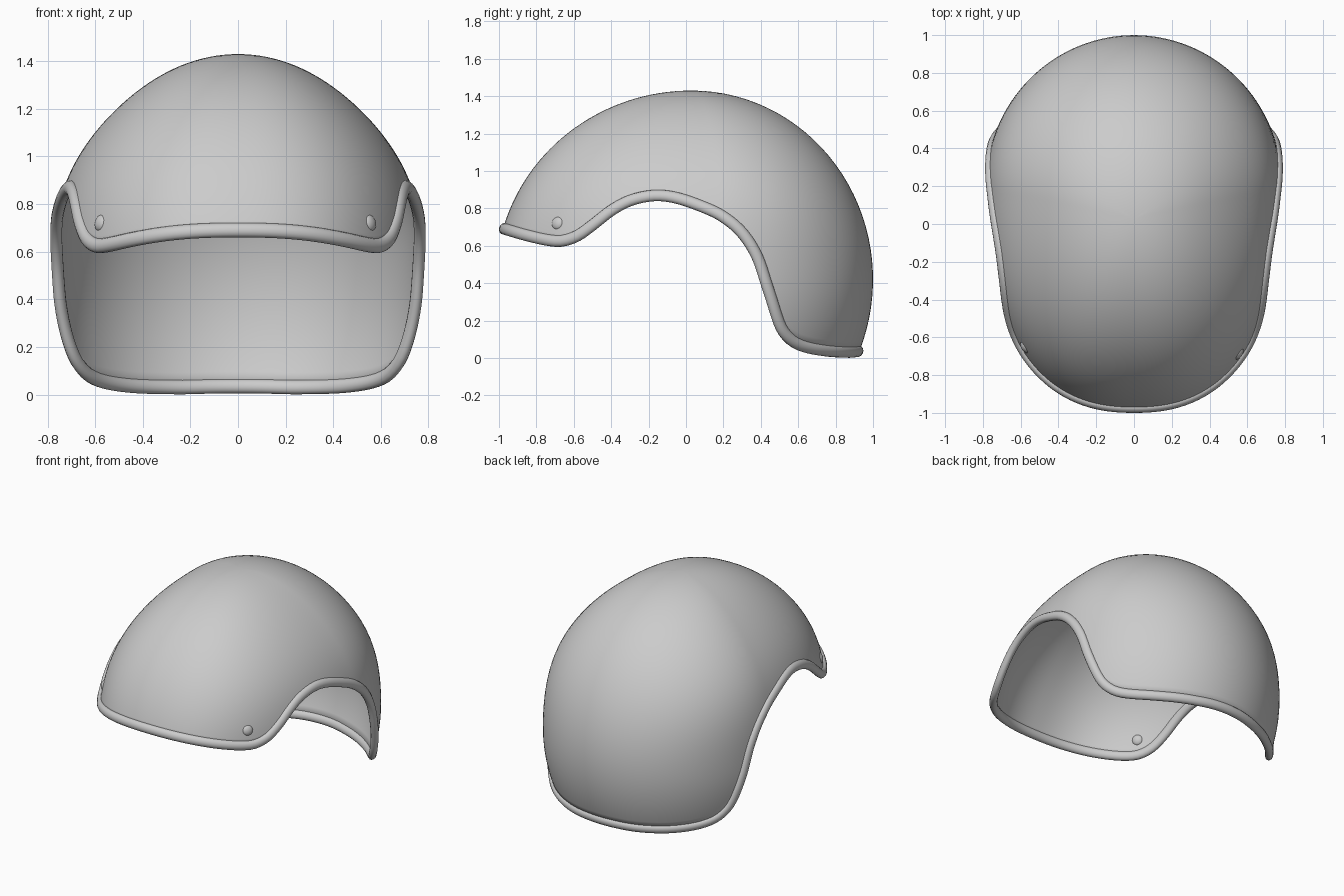
import bpy, bmesh, math
from mathutils import Vector

cube = bpy.data.objects.get("Cube")
if cube:
    bpy.data.objects.remove(cube)

grey = bpy.data.materials.new("light_grey")
grey.use_nodes = True
GREY = (0.6, 0.6, 0.6, 1)
grey.diffuse_color = GREY
grey.node_tree.nodes["Principled BSDF"].inputs["Base Color"].default_value = GREY

# Dome: an egg-shaped footprint swept up along an ellipse
MID_Y, MID_Z, HEIGHT = 0.03, 0.42, 1.01
WIDTH, WIDEST, FRONT, BACK = 0.785, 0.17, 1.217, 0.8
SQUARENESS, BULGE = 2.35, 0.35


def footprint(phi):
    """Point on the egg outline; phi = 0 is the front, pi the back."""
    s, c = math.sin(phi), math.cos(phi)
    power, reach = (2 / SQUARENESS, FRONT) if c > 0 else (1, BACK)
    x = math.copysign(abs(s) ** power, s) * WIDTH
    return x, WIDEST - math.copysign(abs(c) ** power, c) * reach


def dome(phi, tilt):
    """Point on the dome; the sides swell slightly above the middle."""
    x, v = footprint(phi)
    k, c = math.sin(tilt), math.cos(tilt)
    swell = BULGE * max(c, 0) ** 2 * k ** 6
    return Vector((x * (k + swell), MID_Y + v * k, MID_Z + HEIGHT * c))


# Lower edge of the shell as (y, z) seen from the side
EDGE = [(-0.85, 0.655), (-0.73, 0.629), (-0.66, 0.627), (-0.58, 0.655), (-0.5, 0.712),
        (-0.4, 0.79), (-0.3, 0.843), (-0.17, 0.87), (-0.05, 0.857), (0.1, 0.805),
        (0.2, 0.755), (0.3, 0.67), (0.38, 0.545), (0.44, 0.37), (0.5, 0.185),
        (0.55, 0.108), (0.62, 0.065), (0.75, 0.038), (0.88, 0.03)]


def tilt_at(z):
    return math.acos((z - MID_Z) / HEIGHT)


knots = [((y - MID_Y) / math.sin(tilt_at(z)), z) for y, z in EDGE]
knots = [(WIDEST - FRONT, 0.692)] + knots + [(WIDEST + BACK, 0.034)]


def edge_height(v):
    """Cubic interpolation through the edge knots."""
    n = len(knots)
    i = max([j for j in range(n - 1) if knots[j][0] <= v] or [0])
    (a, za), (b, zb) = knots[i], knots[i + 1]

    def slope(j):
        p, q = knots[max(j - 1, 0)], knots[min(j + 1, n - 1)]
        return (q[1] - p[1]) / (q[0] - p[0])
    h = b - a
    t = min(max((v - a) / h, 0), 1)
    return ((2 * t**3 - 3 * t**2 + 1) * za + (t**3 - 2 * t**2 + t) * h * slope(i)
            + (3 * t**2 - 2 * t**3) * zb + (t**3 - t**2) * h * slope(i + 1))


def edge_tilt(phi):
    return tilt_at(edge_height(footprint(phi)[1]))


# Space the columns evenly along the edge
COLUMNS, FINE = 192, 4000
angles = [2 * math.pi * i / FINE for i in range(FINE + 1)]
points = [dome(p, edge_tilt(p)) for p in angles]
lengths = [0]
for p, q in zip(points, points[1:]):
    lengths.append(lengths[-1] + (q - p).length)
columns, k = [], 0
for i in range(COLUMNS):
    while lengths[k] < lengths[-1] * i / COLUMNS:
        k += 1
    columns.append(angles[k])


def finish(name, bm, sharp=40):
    bmesh.ops.recalc_face_normals(bm, faces=bm.faces)
    mesh = bpy.data.meshes.new(name)
    bm.to_mesh(mesh)
    bm.free()
    mesh.materials.append(grey)
    obj = bpy.data.objects.new(name, mesh)
    bpy.context.collection.objects.link(obj)
    bpy.ops.object.select_all(action='DESELECT')
    obj.select_set(True)
    bpy.context.view_layer.objects.active = obj
    bpy.ops.object.shade_smooth_by_angle(angle=math.radians(sharp))
    return obj


def bridge(bm, ring_a, ring_b):
    n = len(ring_a)
    for i in range(n):
        j = (i + 1) % n
        bm.faces.new((ring_a[i], ring_a[j], ring_b[j], ring_b[i]))


# Shell
ROWS = 32
bm = bmesh.new()
rings = [[bm.verts.new(dome(p, edge_tilt(p) * r / ROWS)) for p in columns]
         for r in range(1, ROWS + 1)]
top = bm.verts.new((0, MID_Y, MID_Z + HEIGHT))
for i in range(COLUMNS):
    bm.faces.new((top, rings[0][i], rings[0][(i + 1) % COLUMNS]))
for a, b in zip(rings, rings[1:]):
    bridge(bm, a, b)
shell = finish("shell", bm)
solid = shell.modifiers.new("thickness", 'SOLIDIFY')
solid.thickness = 0.016
solid.offset = -1

# Rounded trim along the edge
SIDES = 14
bm = bmesh.new()
path = [dome(p, edge_tilt(p)) for p in columns]
rings = []
for i, p in enumerate(columns):
    along = (path[(i + 1) % COLUMNS] - path[i - 1]).normalized()
    down = path[i] - dome(p, edge_tilt(p) - 0.01)
    out = down.cross(along).normalized()
    if out.dot(path[i] - Vector((0, MID_Y, MID_Z))) < 0:
        out.negate()
    across = out.cross(along)
    centre = path[i] - out * 0.004
    rings.append([bm.verts.new(centre + out * 0.025 * math.cos(a) + across * 0.031 * math.sin(a))
                  for a in (2 * math.pi * s / SIDES for s in range(SIDES))])
for i in range(COLUMNS):
    bridge(bm, rings[i - 1], rings[i])
finish("edge_trim", bm, 60)

# Domed rivets beside the brow
for name, side, y in (("left_rivet", 1, -0.69), ("right_rivet", -1, -0.655)):
    tilt = tilt_at(0.722)
    v = (y - MID_Y) / math.sin(tilt)
    phi = side * math.acos(((WIDEST - v) / FRONT) ** (SQUARENESS / 2))
    spot = dome(phi, tilt)
    normal = (dome(phi, tilt + 0.01) - spot).cross(dome(phi + 0.01, tilt) - spot)
    if normal.x * side < 0:
        normal.negate()
    bm = bmesh.new()
    bmesh.ops.create_uvsphere(bm, u_segments=20, v_segments=12, radius=0.036)
    bmesh.ops.scale(bm, vec=(1, 1, 0.6), verts=bm.verts)
    rivet = finish(name, bm, 60)
    rivet.rotation_euler = normal.to_track_quat('Z', 'Y').to_euler()
    rivet.location = spot - normal.normalized() * 0.009
